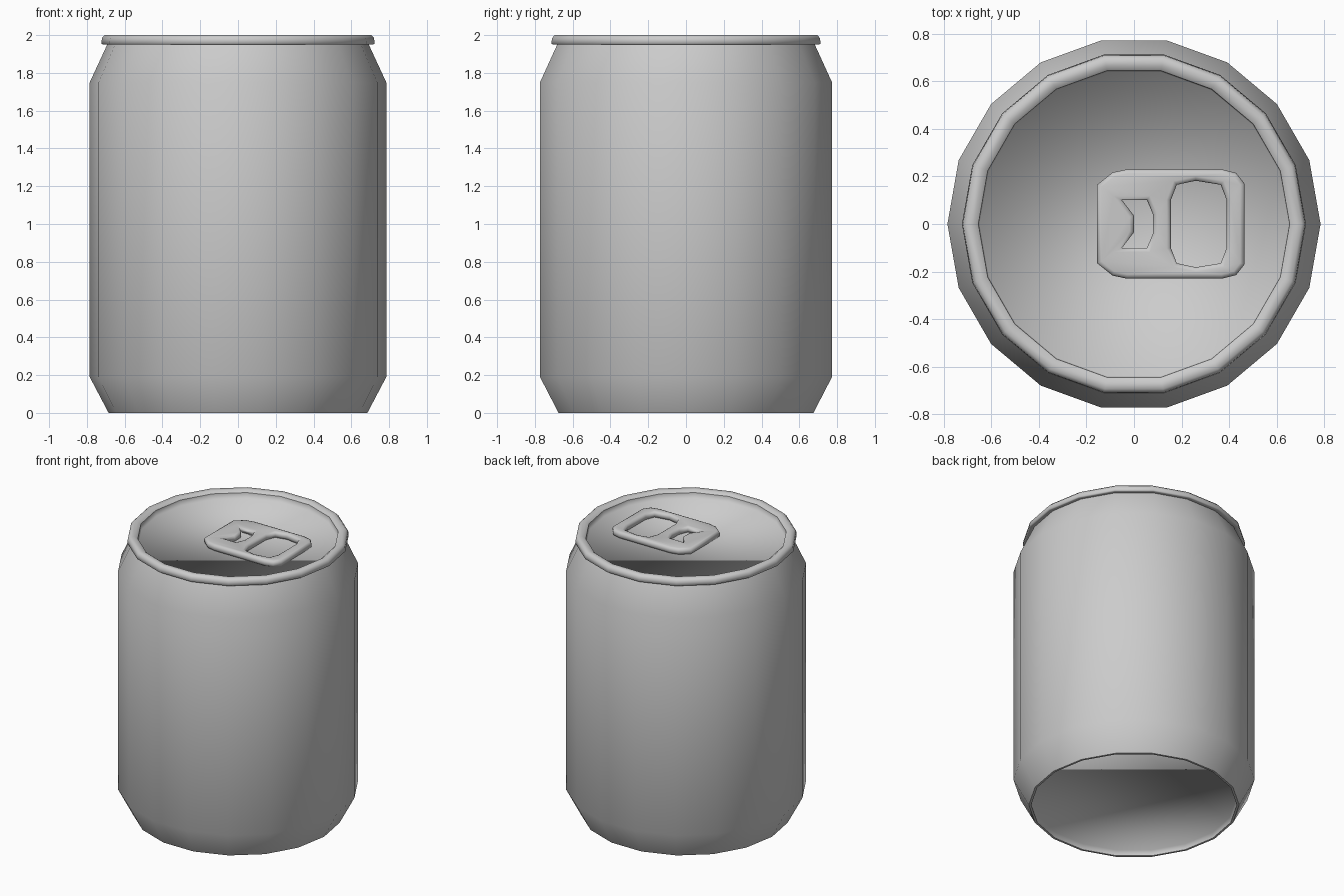
import bpy, bmesh
from math import cos, sin, tau

if "Cube" in bpy.data.objects:
    bpy.data.objects.remove(bpy.data.objects["Cube"])

SIDES = 18


def finish(bm, name):
    mesh = bpy.data.meshes.new(name)
    for f in bm.faces:
        f.smooth = True
    bm.to_mesh(mesh)
    bm.free()
    obj = bpy.data.objects.new(name, mesh)
    bpy.context.collection.objects.link(obj)
    return obj


def lathe(name, profile, cap_start=False, cap_end=False):
    """Spin an (r, z) profile about z; optional flat caps on its ends."""
    bm = bmesh.new()
    rings = [[bm.verts.new((r * cos(tau * j / SIDES), r * sin(tau * j / SIDES), z))
              for j in range(SIDES)] for r, z in profile]
    for a, b in zip(rings, rings[1:]):
        for j in range(SIDES):
            k = (j + 1) % SIDES
            bm.faces.new((a[j], a[k], b[k], b[j]))
    if cap_start:
        bm.faces.new(rings[0][::-1])
    if cap_end:
        bm.faces.new(rings[-1])
    return finish(bm, name)


def mirrored(half):
    """Close an outline given its +y half."""
    return half + [(x, -y) for x, y in reversed(half)]


# Can wall with tapered foot and shoulder
lathe("can_body", [(0.685, 0), (0.785, 0.19), (0.785, 1.75), (0.69, 1.955)])

# Recessed base and its thin standing lip
lathe("base", [(0.665, 0.04), (0.67, 0)], cap_start=True)
lathe("base_lip", [(0.67, 0), (0.685, 0)])

# Rolled rim
lathe("rim", [(0.69, 1.955), (0.715, 1.95), (0.724, 1.955), (0.72, 1.985),
              (0.705, 2.0), (0.675, 2.0), (0.655, 1.985)])

# Recessed lid
lathe("lid", [(0.655, 1.985), (0.65, 1.945)], cap_end=True)

# Pull tab: outline with two holes and rounded edges
outline = mirrored([(-0.155, 0.165), (-0.09, 0.217), (-0.03, 0.23),
                    (0.37, 0.23), (0.43, 0.215), (0.465, 0.17)])
finger_hole = mirrored([(0.155, 0.1), (0.18, 0.165), (0.26, 0.182),
                        (0.365, 0.165), (0.39, 0.1)])
rivet_hole = mirrored([(0, 0.035), (-0.05, 0.1), (0.055, 0.1), (0.08, 0.04)])

curve = bpy.data.curves.new("pull_tab", 'CURVE')
curve.dimensions = '2D'
curve.fill_mode = 'BOTH'
curve.extrude = 0.006
curve.bevel_depth = 0.018
curve.bevel_resolution = 1
curve.offset = -0.018
for pts in (outline, finger_hole, rivet_hole):
    spline = curve.splines.new('POLY')
    spline.points.add(len(pts) - 1)
    for p, (x, y) in zip(spline.points, pts):
        p.co = (x, y, 0, 1)
    spline.use_cyclic_u = True
tab = bpy.data.objects.new("pull_tab", curve)
tab.location.z = 1.968
bpy.context.collection.objects.link(tab)
bpy.context.view_layer.objects.active = tab
tab.select_set(True)
bpy.ops.object.convert(target='MESH')
tab = bpy.context.object

# Weld the tab's faces and smooth it
bm = bmesh.new()
bm.from_mesh(tab.data)
bmesh.ops.remove_doubles(bm, verts=bm.verts, dist=0.0005)
bmesh.ops.recalc_face_normals(bm, faces=bm.faces)
for f in bm.faces:
    f.smooth = True
bm.to_mesh(tab.data)
bm.free()
